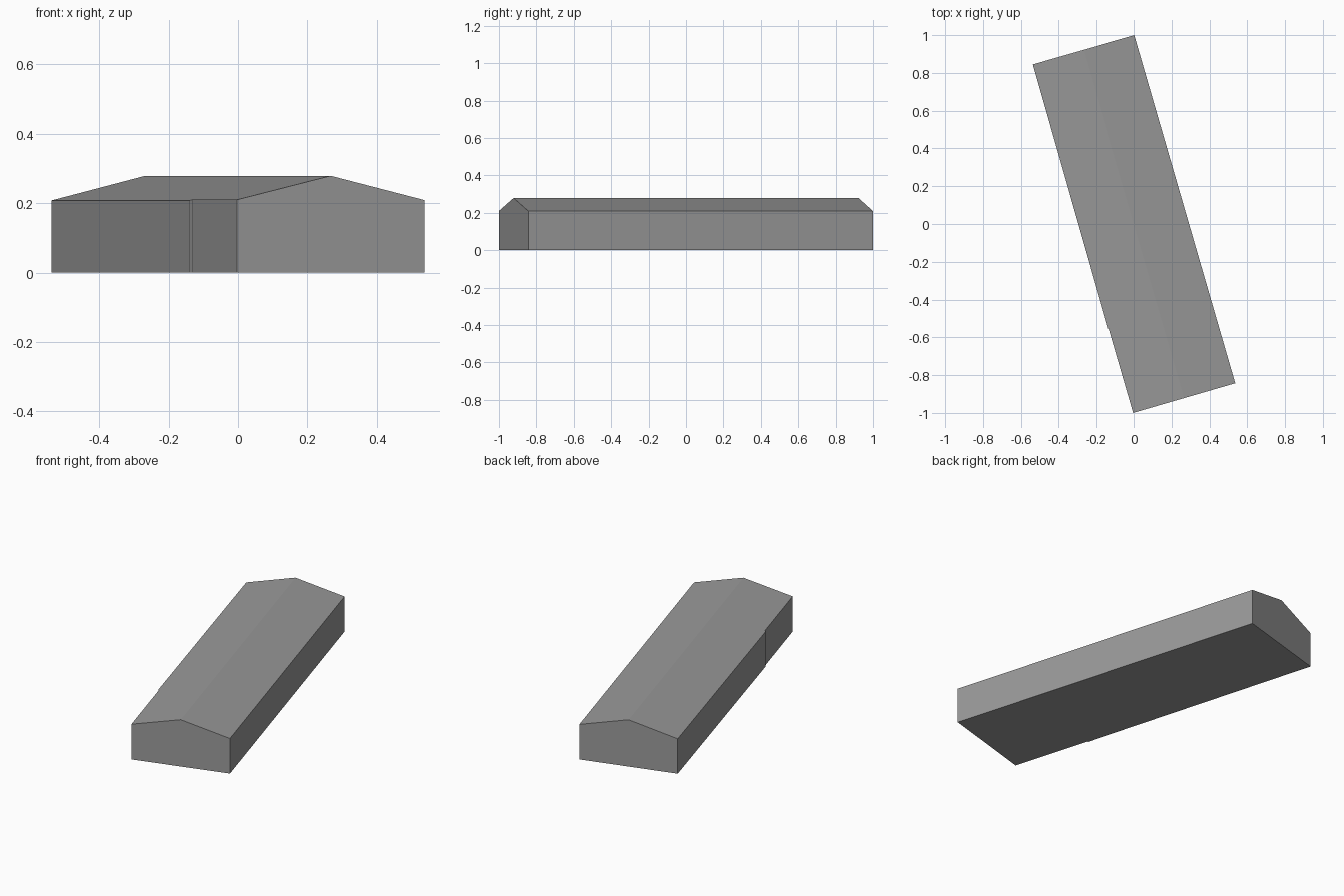
import bpy
import bmesh

cube = bpy.data.objects.get("Cube")
if cube:
    bpy.data.objects.remove(cube, do_unlink=True)

# One plain grey for walls and roof
grey = bpy.data.materials.new("plain grey")
colour = (0.32, 0.32, 0.32, 1)
grey.diffuse_color = colour
grey.use_nodes = True
grey.node_tree.nodes["Principled BSDF"].inputs["Base Color"].default_value = colour

# Eave outline, counter-clockwise, with a slight step in the west wall
outline = [
    (-0.537, 0.845, 0.208),   # north-west corner
    (-0.139, -0.553, 0.208),  # step, outer
    (-0.132, -0.555, 0.21),   # step, inner
    (-0.003, -1.0, 0.21),     # south-west corner
    (0.537, -0.843, 0.209),   # south-east corner
    (0.003, 1.0, 0.209),      # north-east corner
]
ridge_height = 0.279

bm = bmesh.new()
base = [bm.verts.new((x, y, 0)) for x, y, z in outline]
eave = [bm.verts.new(p) for p in outline]
nw, step_out, step_in, sw, se, ne = eave


def ridge_end(a, b):
    """Gable peak halfway between two eave corners."""
    mid = (a.co + b.co) / 2
    return bm.verts.new((mid.x, mid.y, ridge_height))


north_peak = ridge_end(nw, ne)
south_peak = ridge_end(sw, se)
gables = {sw: south_peak, ne: north_peak}

# Floor and walls, with the gable peak included in each end wall
bm.faces.new(base[::-1])
for i, corner in enumerate(eave):
    j = (i + 1) % len(eave)
    peak = [gables[corner]] if corner in gables else []
    bm.faces.new([base[i], base[j], eave[j]] + peak + [corner])

# Two roof slopes meeting at the ridge
bm.faces.new([nw, step_out, step_in, sw, south_peak, north_peak])
bm.faces.new([se, ne, north_peak, south_peak])
bmesh.ops.recalc_face_normals(bm, faces=bm.faces)

mesh = bpy.data.meshes.new("gabled_building")
bm.to_mesh(mesh)
bm.free()
mesh.materials.append(grey)
building = bpy.data.objects.new("gabled_building", mesh)
bpy.context.collection.objects.link(building)
